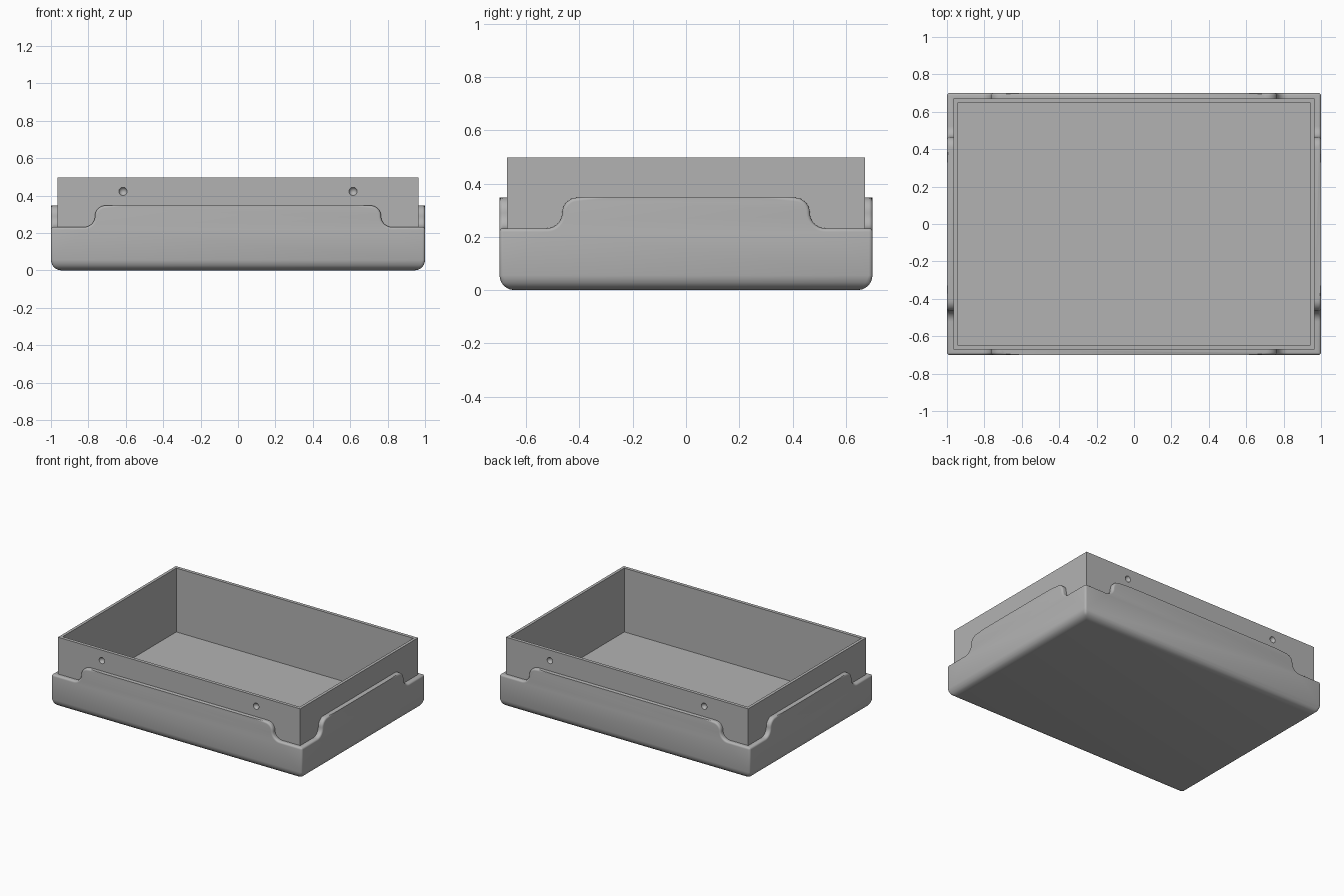
import bpy, bmesh
from math import sin, cos, pi

cube = bpy.data.objects.get("Cube")
if cube:
    bpy.data.objects.remove(cube)

# Main sizes
OUT = (1.0, 0.70)        # outer half sizes
MID = (0.966, 0.671)     # upper wall, outside
CAV = (0.945, 0.647)     # cavity
STEP = (0.765, 0.465)    # middle of the S-shaped step on each side
LOW, HIGH, RIM, FLOOR = 0.232, 0.347, 0.497, 0.037
R = (HIGH - LOW) / 2
SEG = 8

grey = bpy.data.materials.new("plain_grey")
grey.use_nodes = True
colour = (0.45, 0.45, 0.45, 1)
grey.diffuse_color = colour
grey.node_tree.nodes["Principled BSDF"].inputs["Base Color"].default_value = colour


def lip_curve(c):
    """Upper edge of one lip, from its start corner to its end corner."""
    half = []
    for i in range(SEG + 1):                       # concave foot
        a = i / SEG * pi / 2
        half.append((c + R - R * sin(a), LOW + R - R * cos(a)))
    for i in range(1, SEG + 1):                    # convex shoulder
        a = i / SEG * pi / 2
        half.append((c - R + R * cos(a), LOW + R + R * sin(a)))
    return [(-t, z) for t, z in half] + half[::-1]


def turn(k, t, d):
    """Place a point at t along, and d out from, side k (0 is the front)."""
    return ((t, -d), (d, t), (-t, d), (-d, -t))[k]


bm = bmesh.new()
weight = bm.edges.layers.float.new("bevel_weight_edge")


def ring(size, z):
    x, y = size
    return [bm.verts.new((sx * x, sy * y, z))
            for sx, sy in ((-1, -1), (1, -1), (1, 1), (-1, 1))]


base, rim_out = ring(OUT, 0), ring(MID, RIM)
rim_in, floor = ring(CAV, RIM), ring(CAV, FLOOR)
ledge_out, ledge_in = ring(OUT, LOW), ring(MID, LOW)
bm.faces.new(base[::-1])
bm.faces.new(floor)

for k in range(4):
    n, axis = (k + 1) % 4, k % 2
    curve = lip_curve(STEP[axis])
    outer = [bm.verts.new((*turn(k, t, OUT[1 - axis]), z)) for t, z in curve]
    inner = [bm.verts.new((*turn(k, t, MID[1 - axis]), z)) for t, z in curve]
    outer = [ledge_out[k]] + outer + [ledge_out[n]]
    inner = [ledge_in[k]] + inner + [ledge_in[n]]

    # Lower panel, ledge strip, upper wall, rim and cavity wall
    bm.faces.new([base[k], base[n]] + outer[::-1])
    for i in range(len(outer) - 1):
        bm.faces.new((outer[i], outer[i + 1], inner[i + 1], inner[i]))
    bm.faces.new(inner + [rim_out[n], rim_out[k]])
    bm.faces.new((rim_out[k], rim_out[n], rim_in[n], rim_in[k]))
    bm.faces.new((rim_in[k], rim_in[n], floor[n], floor[k]))

    # Rounded edges: large at the base, small on corners and steps
    bm.edges.get((base[k], base[n]))[weight] = 1.0
    bm.edges.get((base[k], ledge_out[k]))[weight] = 0.25
    for a, b in zip(outer, outer[1:]):
        if min(a.co.z, b.co.z) < HIGH - 0.001:
            bm.edges.get((a, b))[weight] = 0.25

bmesh.ops.recalc_face_normals(bm, faces=bm.faces[:])
mesh = bpy.data.meshes.new("tray")
bm.to_mesh(mesh)
bm.free()
tray = bpy.data.objects.new("tray", mesh)
bpy.context.collection.objects.link(tray)
mesh.materials.append(grey)

bevel = tray.modifiers.new("rounded_edges", "BEVEL")
bevel.limit_method = "WEIGHT"
bevel.width = 0.055
bevel.segments = 6
bevel.use_clamp_overlap = False

# Round dimples near the rim, front and back
for side in (-1, 1):
    for x in (-0.615, 0.615):
        bpy.ops.mesh.primitive_uv_sphere_add(
            segments=24, ring_count=16, radius=0.023,
            location=(x, side * (MID[1] + 0.006), 0.422))
        cutter = bpy.context.object
        cutter.name = "dimple_cutter"
        cutter.data.materials.append(grey)
        cutter.hide_render = True
        cutter.hide_set(True)
        cut = tray.modifiers.new("dimple", "BOOLEAN")
        cut.operation = "DIFFERENCE"
        cut.solver = "EXACT"
        cut.object = cutter

# Apply the modifiers and smooth the rounded edges
bpy.ops.object.select_all(action="DESELECT")
bpy.context.view_layer.objects.active = tray
tray.select_set(True)
for name in [m.name for m in tray.modifiers]:
    bpy.ops.object.modifier_apply(modifier=name)
for obj in [o for o in bpy.data.objects if o.name.startswith("dimple_cutter")]:
    bpy.data.objects.remove(obj)
bpy.ops.object.shade_smooth_by_angle(angle=0.6)
